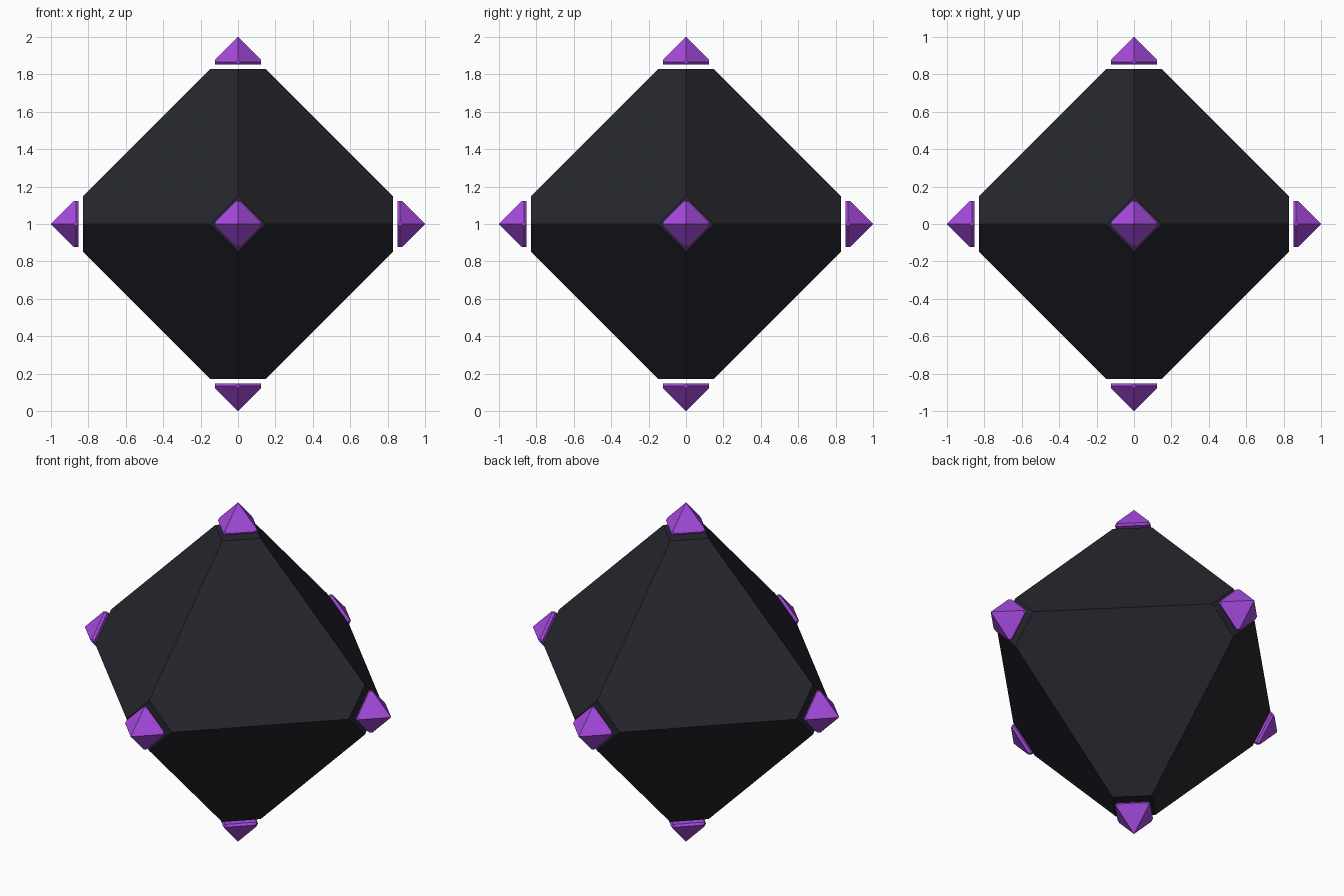
import bpy, bmesh
from mathutils import Vector

if "Cube" in bpy.data.objects:
    bpy.data.objects.remove(bpy.data.objects["Cube"])

CENTRE = Vector((0, 0, 1))
AXES = [Vector(s * (i == k) for i in range(3)) for k in range(3) for s in (1, -1)]


def material(name, rgb):
    m = bpy.data.materials.new(name)
    m.diffuse_color = (*rgb, 1)
    m.use_nodes = True
    m.node_tree.nodes["Principled BSDF"].inputs["Base Color"].default_value = m.diffuse_color
    return m


def cut_octahedron(radius, cuts):
    """Octahedron with corners sliced off flat: cuts = [(direction, distance)]."""
    bm = bmesh.new()
    for a in AXES:
        bm.verts.new(a * radius)
    bmesh.ops.convex_hull(bm, input=bm.verts[:])
    for direction, dist in cuts:
        res = bmesh.ops.bisect_plane(
            bm, geom=bm.verts[:] + bm.edges[:] + bm.faces[:], dist=1e-6,
            plane_co=direction * dist, plane_no=direction, clear_outer=True)
        edges = [e for e in res["geom_cut"] if isinstance(e, bmesh.types.BMEdge)]
        bmesh.ops.holes_fill(bm, edges=edges, sides=0)
    bmesh.ops.recalc_face_normals(bm, faces=bm.faces[:])
    return bm


def add_part(name, bm, location, mat):
    mesh = bpy.data.meshes.new(name)
    bm.to_mesh(mesh)
    bm.free()
    mesh.materials.append(mat)
    ob = bpy.data.objects.new(name, mesh)
    ob.location = location
    bpy.context.collection.objects.link(ob)
    return ob


dark = material("charcoal", (0.019, 0.019, 0.027))
purple = material("purple", (0.38, 0.068, 0.73))

# Large dark body with all six corners cut flat
add_part("body", cut_octahedron(0.976, [(a, 0.828) for a in AXES]), CENTRE, dark)

# Small floating gem at each corner: pointed outward, flat on the other sides
RADIUS, SIDE, BASE = 0.1345, 0.122, 0.0125
names = ("right", "left", "back", "front", "top", "bottom")
for name, out in zip(names, AXES):
    cuts = [(a, SIDE) for a in AXES if abs(a.dot(out)) < 0.5] + [(-out, BASE)]
    add_part(name + "_tip", cut_octahedron(RADIUS, cuts),
             CENTRE + out * (1 - RADIUS), purple)
